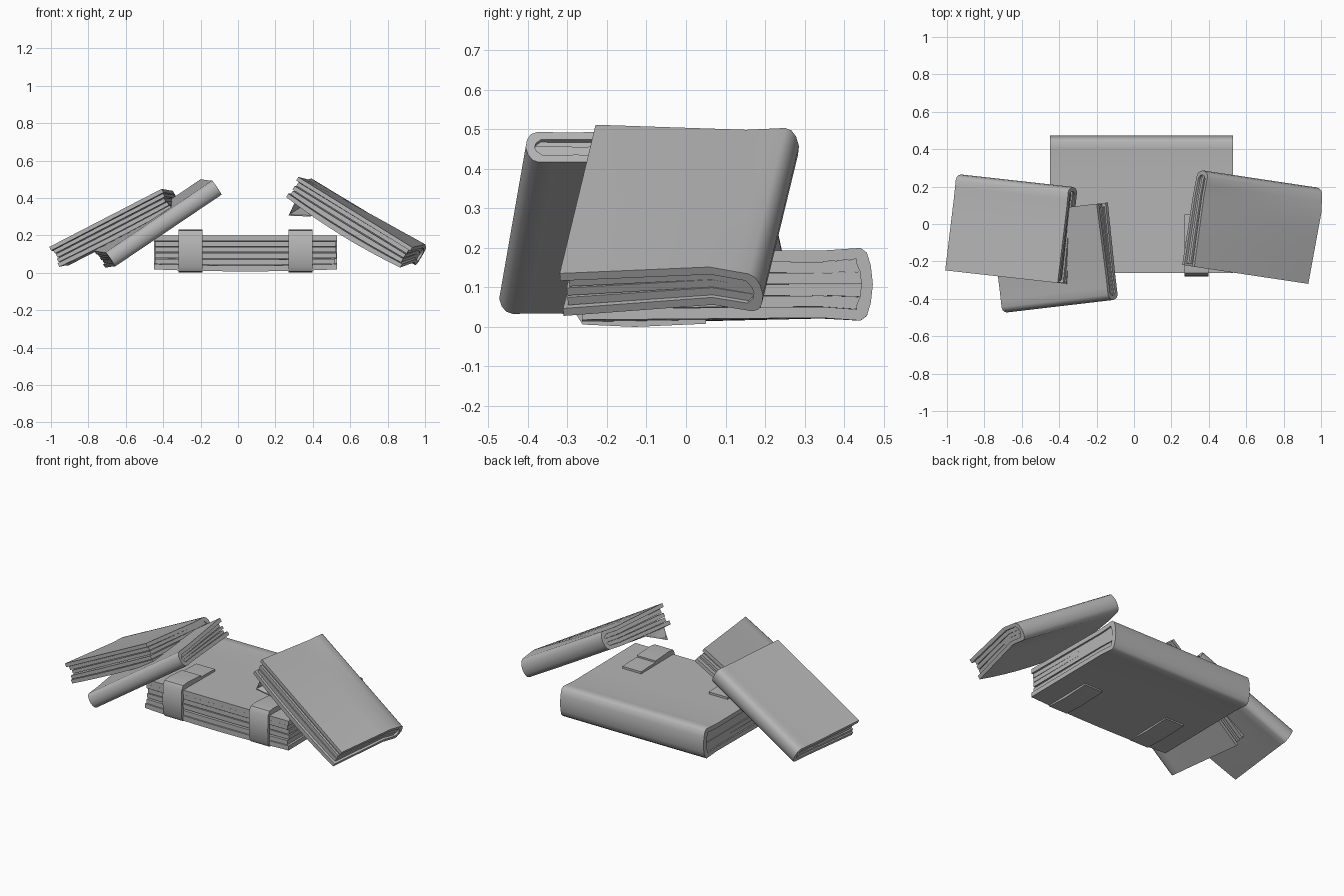
import bpy, random
from mathutils import Vector

if "Cube" in bpy.data.objects:
    bpy.data.objects.remove(bpy.data.objects["Cube"])

random.seed(4)

grey = bpy.data.materials.new("dark_grey")
grey.diffuse_color = (.46, .46, .46, 1)
grey.use_nodes = True
grey.node_tree.nodes["Principled BSDF"].inputs["Base Color"].default_value = grey.diffuse_color


def loft(name, rings, angle=0.9):
    """Skin closed rings; each ring is a folded strip (outer side, then inner side reversed)."""
    m = len(rings[0])
    verts = [p for r in rings for p in r]
    faces = []
    for s in range(len(rings) - 1):
        a, b = s * m, (s + 1) * m
        faces += [(a + i, a + (i + 1) % m, b + (i + 1) % m, b + i) for i in range(m)]
    last = (len(rings) - 1) * m
    for i in range(m // 2 - 1):
        cap = (i, i + 1, m - 2 - i, m - 1 - i)
        faces.append(cap[::-1])
        faces.append(tuple(last + k for k in cap))
    me = bpy.data.meshes.new(name)
    me.from_pydata(verts, [], faces)
    me.materials.append(grey)
    ob = bpy.data.objects.new(name, me)
    bpy.context.collection.objects.link(ob)
    bpy.ops.object.select_all(action='DESELECT')
    ob.select_set(True)
    bpy.context.view_layer.objects.active = ob
    bpy.ops.object.mode_set(mode='EDIT')
    bpy.ops.mesh.select_all(action='SELECT')
    bpy.ops.mesh.normals_make_consistent(inside=False)
    bpy.ops.object.mode_set(mode='OBJECT')
    bpy.ops.object.shade_smooth_by_angle(angle=angle)
    return ob


def book(name, origin, along, across, length, width, spine, waist, fore,
         shift=(0, 0), bulge=0.0, t=0.022, bundles=3):
    """origin: middle of the spine at one end; spine, waist, fore: half thicknesses;
    shift: lift of the hinge line at both ends; bulge: sag of the lower board."""
    O = Vector(origin)
    L = Vector(along).normalized()
    W = Vector(across).normalized()
    N = L.cross(W)
    if N.z < 0:
        N = -N
    hinge = 0.13

    def height(v):
        if v < hinge:
            return spine + (waist - spine) * v / hinge
        return waist + (fore - waist) * (v - hinge) / (width - hinge)

    def place(u, v, w):
        k = v / hinge if v < hinge else (width - v) / (width - hinge)
        if w < 0:
            w *= 1 + bulge * (1 - (2 * u / length - 1) ** 2) * max(0, v) / width
        lift = shift[0] + (shift[1] - shift[0]) * u / length
        return O + L * u + W * v + N * (w + lift * k)

    # cover: two boards joined by a rounded spine
    boards = [width, width * .7, width * .42, hinge, .07, .03]
    outer = [(v, height(v)) for v in boards]
    inner = [(max(v, .04), height(v) - t) for v in boards]
    for v, k in ((.014, .85), (.004, .5)):
        outer.append((v, spine * k))
        inner.append((v + t, (spine - t) * k))
    outer += [(-.001, 0)]
    inner += [(t, 0)]
    outer += [(v, -w) for v, w in outer[-2::-1]]
    inner += [(v, -w) for v, w in inner[-2::-1]]
    ring = outer + inner[::-1]
    stations = [length * i / 8 for i in range(9)]
    loft(name + "_cover", [[place(u, v, w) for v, w in ring] for u in stations])

    # page bundles fanning out from the spine
    for b in range(bundles):
        lo, hi = -1 + 2 * b / bundles, -1 + 2 * (b + 1) / bundles
        depth = width - random.choice((.004, .012, .02))
        e0, e1 = random.uniform(.004, .014), random.uniform(.004, .014)
        vs = [t, .05, hinge, width * .5, depth]
        rings = []
        for i in range(9):
            u = e0 + (length - e0 - e1) * i / 8
            top, low = [], []
            for v in vs:
                h = height(v) - t
                gap = .0025 * v / width
                top.append(place(u, v, h * hi - gap))
                low.append(place(u, v, h * lo + gap))
            rings.append(top + low[::-1])
        loft(f"{name}_pages_{b + 1}", rings, .6)


# large book lying flat, spine at the back
book("flat_book", (-.45, .472, .108), (1, 0, 0), (0, -1, 0), .98, .735,
     .094, .085, .09, bulge=.12, t=.028, bundles=4)
# book leaning on the right, spine at the back
book("right_book", (.37, .285, .458), (.85, -.127, -.525), (-.155, -.988, 0), .722, .515,
     .055, .056, .063, shift=(-.008, .026), bulge=.3)
# upper and lower books leaning on the left
book("upper_left_book", (-.325, .197, .395), (-.881, .098, -.455), (-.108, -.993, 0), .68, .518,
     .052, .05, .06, bulge=.1)
book("lower_left_book", (-.11, -.405, .455), (-.825, -.097, -.556), (-.115, .993, 0), .69, .52,
     .046, .045, .054)

# straps wrapped over the opening of the flat book
outer = [(-.09, .222), (-.22, .23), (-.262, .225), (-.277, .20), (-.28, .11),
         (-.277, .03), (-.262, .006), (-.13, 0), (.05, .008)]
inner = [(-.09, .195), (-.22, .198), (-.25, .197), (-.26, .19), (-.262, .11),
         (-.26, .035), (-.25, .02), (-.13, .02), (.05, .022)]
tab_top = [(.05, .208), (-.03, .212), (-.1, .212)]
tab_low = [(.05, .19), (-.03, .19), (-.1, .19)]
for side, x in (("left", -.255), ("right", .335)):
    for part, ring in (("strap", outer + inner[::-1]), ("strap_tab", tab_top + tab_low[::-1])):
        loft(f"{side}_{part}", [[Vector((x + d, y, z)) for y, z in ring]
                                for d in (-.064, 0, .064)])

# loose page curling out below the right book
top = [(.31, -.22, .39), (.35, -.10, .40), (.38, .05, .42)]
low = [(.27, -.21, .305), (.34, -.10, .35), (.38, .05, .40)]
foot = [(.39, -.23, .30), (.42, -.10, .34), (.44, .05, .39)]
sheets = []
for row in (top, low, foot):
    pts = [Vector(p) for p in row]
    sheets.append(pts + [p + Vector((.004, 0, .006)) for p in reversed(pts)])
loft("right_book_loose_page", sheets)
